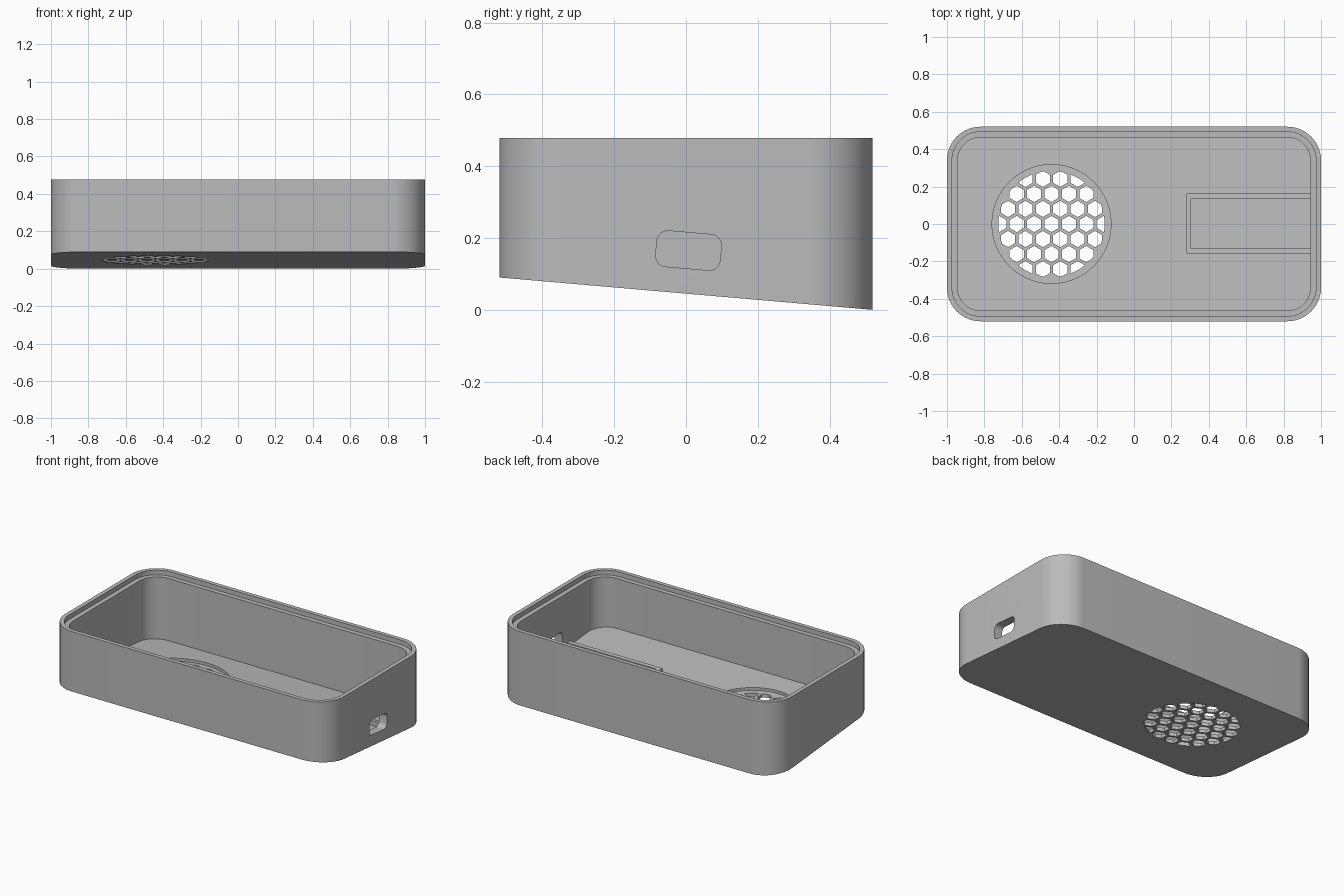
import bpy, bmesh, math
from mathutils import Matrix, Vector

if "Cube" in bpy.data.objects:
    bpy.data.objects.remove(bpy.data.objects["Cube"])

TILT = math.radians(4.95)
SLOPE = math.tan(TILT)
HALF_Y = 0.52
FLOOR = 0.04            # floor thickness
GRILLE_X = -0.441

grey = bpy.data.materials.new("plain grey")
grey.use_nodes = True
GREY = (0.5, 0.5, 0.5, 1)
grey.diffuse_color = GREY
grey.node_tree.nodes["Principled BSDF"].inputs["Base Color"].default_value = GREY


def base(y):
    """Height of the sloping underside."""
    return (HALF_Y - y) * SLOPE


def rounded_rect(hx, hy, r, steps=14):
    pts = []
    for i, (sx, sy) in enumerate([(1, 1), (-1, 1), (-1, -1), (1, -1)]):
        for s in range(steps + 1):
            a = math.pi / 2 * (i + s / steps)
            pts.append((sx * (hx - r) + r * math.cos(a), sy * (hy - r) + r * math.sin(a)))
    return pts


def disc(cx, cy, r, sides, turn=0.0):
    angles = [turn + math.tau * i / sides for i in range(sides)]
    return [(cx + r * math.cos(a), cy + r * math.sin(a)) for a in angles]


def loft(bm, rings):
    """Closed solid through rings of matching points."""
    rows = [[bm.verts.new(p) for p in ring] for ring in rings]
    n = len(rows[0])
    for low, high in zip(rows, rows[1:]):
        for i in range(n):
            j = (i + 1) % n
            bm.faces.new((low[i], low[j], high[j], high[i]))
    bm.faces.new(rows[0][::-1])
    bm.faces.new(rows[-1])


def sloped(pts, lift):
    return [(x, y, base(y) + lift) for x, y in pts]


def level(pts, z):
    return [(x, y, z) for x, y in pts]


def finish(name, bm):
    bmesh.ops.recalc_face_normals(bm, faces=bm.faces)
    mesh = bpy.data.meshes.new(name)
    bm.to_mesh(mesh)
    bm.free()
    mesh.materials.append(grey)
    obj = bpy.data.objects.new(name, mesh)
    bpy.context.collection.objects.link(obj)
    return obj


def boolean(target, tool, operation):
    """Apply a boolean and discard the tool."""
    tool.hide_render = True
    mod = target.modifiers.new("cut", 'BOOLEAN')
    mod.operation = operation
    mod.solver = 'EXACT'
    mod.object = tool
    bpy.context.view_layer.objects.active = target
    bpy.ops.object.modifier_apply(modifier=mod.name)
    bpy.data.objects.remove(tool)


# Open tray: outer wall, stepped rim, inner wall and sloping floor
bm = bmesh.new()
outer = rounded_rect(1.0, HALF_Y, 0.18)
lip = rounded_rect(0.973, HALF_Y - 0.027, 0.153)
inner = rounded_rect(0.943, HALF_Y - 0.057, 0.123)
loft(bm, [sloped(outer, 0), level(outer, 0.478), level(lip, 0.478),
          level(lip, 0.448), level(inner, 0.448), sloped(inner, FLOOR)])
tray = finish("tray", bm)

# Round recess in the floor
bm = bmesh.new()
ring = disc(GRILLE_X, 0, 0.318, 64)
loft(bm, [sloped(ring, FLOOR - 0.018), sloped(ring, FLOOR + 0.1)])
boolean(tray, finish("recess_cutter", bm), 'DIFFERENCE')

# Hexagonal vent holes, trimmed to a circle
bm = bmesh.new()
PITCH = 0.093
for row in range(-3, 4):
    for col in range(-4, 5):
        x = (col + 0.5 * (row % 2)) * PITCH
        y = row * PITCH * math.sqrt(0.75)
        if math.hypot(x, y) < 0.3:
            cell = disc(GRILLE_X + x, y, 0.0435, 6, math.pi / 6)
            loft(bm, [sloped(cell, -0.1), sloped(cell, 0.15)])
holes = finish("vent_cutter", bm)
bm = bmesh.new()
ring = disc(GRILLE_X, 0, 0.284, 64)
loft(bm, [sloped(ring, -0.05), sloped(ring, 0.1)])
boolean(holes, finish("vent_limit", bm), 'INTERSECT')
boolean(tray, holes, 'DIFFERENCE')

# Rounded port through the left end wall
bm = bmesh.new()
slot = rounded_rect(0.09, 0.05, 0.03, 6)
loft(bm, [[(x, u, v) for u, v in slot] for x in (0.9, 1.1)])
bm.transform(Matrix.Translation(Vector((0, 0.007, 0.165))) @ Matrix.Rotation(-TILT, 4, 'X'))
boolean(tray, finish("port_cutter", bm), 'DIFFERENCE')

# Low three-sided fence on the floor, open towards the port
bm = bmesh.new()
fence = [(0.955, -0.158), (0.28, -0.158), (0.28, 0.163), (0.955, 0.163),
         (0.955, 0.137), (0.306, 0.137), (0.306, -0.132), (0.955, -0.132)]
loft(bm, [sloped(fence, FLOOR - 0.01), sloped(fence, FLOOR + 0.03)])
board_fence = finish("board_fence", bm)

# Smooth corners, keep edges sharp
for obj in (tray, board_fence):
    bpy.ops.object.select_all(action='DESELECT')
    obj.select_set(True)
    bpy.context.view_layer.objects.active = obj
    bpy.ops.object.shade_smooth_by_angle(angle=math.radians(30))
